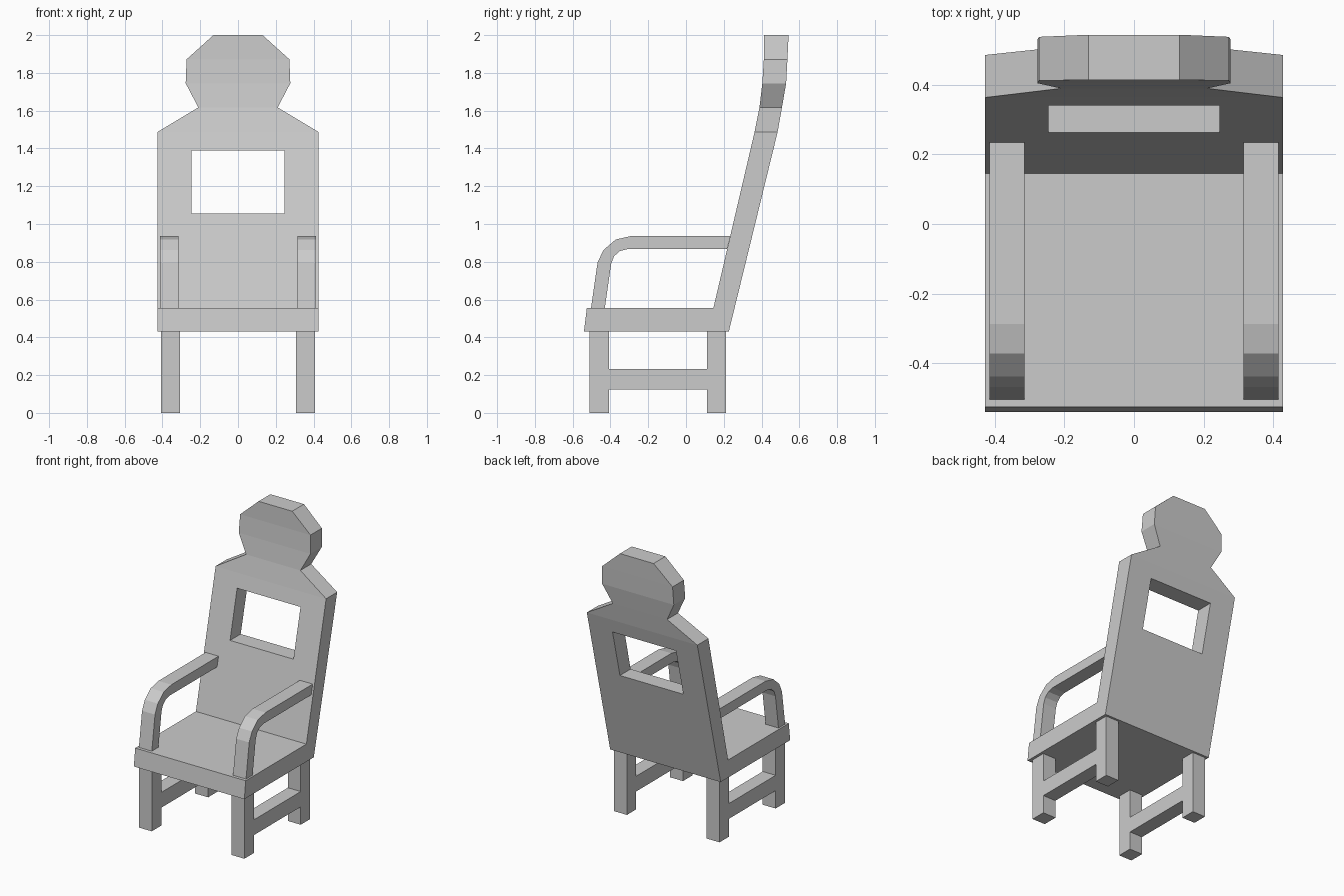
import bpy, bmesh

if "Cube" in bpy.data.objects:
    bpy.data.objects.remove(bpy.data.objects["Cube"])


def make_object(name, bm):
    bmesh.ops.recalc_face_normals(bm, faces=bm.faces)
    mesh = bpy.data.meshes.new(name)
    bm.to_mesh(mesh)
    bm.free()
    obj = bpy.data.objects.new(name, mesh)
    bpy.context.collection.objects.link(obj)
    return obj


def extrude_profile(name, profile, x0, x1):
    """Extrude a closed (y, z) outline from x0 to x1."""
    bm = bmesh.new()
    face = bm.faces.new([bm.verts.new((x0, y, z)) for y, z in profile])
    out = bmesh.ops.extrude_face_region(bm, geom=[face])
    verts = [g for g in out["geom"] if isinstance(g, bmesh.types.BMVert)]
    bmesh.ops.translate(bm, verts=verts, vec=(x1 - x0, 0, 0))
    return make_object(name, bm)


def loft(name, sections):
    """Join four-cornered rings: (outer y, outer z, inner y, inner z, half width)."""
    bm = bmesh.new()
    rings = []
    for yo, zo, yi, zi, w in sections:
        corners = [(-w, yo, zo), (w, yo, zo), (w, yi, zi), (-w, yi, zi)]
        rings.append([bm.verts.new(c) for c in corners])
    for a, b in zip(rings, rings[1:]):
        for i in range(4):
            j = (i + 1) % 4
            bm.faces.new((a[i], a[j], b[j], b[i]))
    bm.faces.new(rings[0])
    bm.faces.new(rings[-1])
    return make_object(name, bm)


# Seat bending up into the backrest, shoulders, neck and headrest
seat_back = loft("seat_and_backrest", [
    (-0.54, 0.432, -0.525, 0.555, 0.427),
    (0.227, 0.432, 0.145, 0.555, 0.427),
    (0.485, 1.487, 0.363, 1.487, 0.427),
    (0.508, 1.617, 0.389, 1.617, 0.21),
    (0.53, 1.745, 0.404, 1.745, 0.277),
    (0.537, 1.872, 0.412, 1.872, 0.272),
    (0.543, 2.0, 0.413, 2.0, 0.13),
])

# Window cut straight through the backrest
cutter = extrude_profile("window_cutter",
                         [(0.1, 1.055), (0.7, 1.055), (0.7, 1.39), (0.1, 1.39)],
                         -0.245, 0.245)
cutter.hide_render = True
cutter.hide_viewport = True
cut = seat_back.modifiers.new("window", 'BOOLEAN')
cut.operation = 'DIFFERENCE'
cut.solver = 'EXACT'
cut.object = cutter

# Leg frame: front leg, rear leg and stretcher in one outline
leg_frame = [
    (-0.512, 0), (-0.407, 0), (-0.407, 0.125), (0.11, 0.125), (0.11, 0),
    (0.212, 0), (0.212, 0.432), (0.11, 0.432), (0.11, 0.232),
    (-0.407, 0.232), (-0.407, 0.432), (-0.512, 0.432),
]

# Armrest: bent strip from seat to backrest
armrest = [
    (-0.503, 0.555), (-0.468, 0.797), (-0.437, 0.862), (-0.372, 0.918),
    (-0.287, 0.937), (0.234, 0.937), (0.217, 0.868), (-0.307, 0.868),
    (-0.35, 0.857), (-0.381, 0.829), (-0.396, 0.79), (-0.43, 0.555),
]

for side, s in (("left", -1), ("right", 1)):
    extrude_profile(f"{side}_leg_frame", leg_frame, s * 0.308, s * 0.408)
    extrude_profile(f"{side}_armrest", armrest, s * 0.314, s * 0.414)
